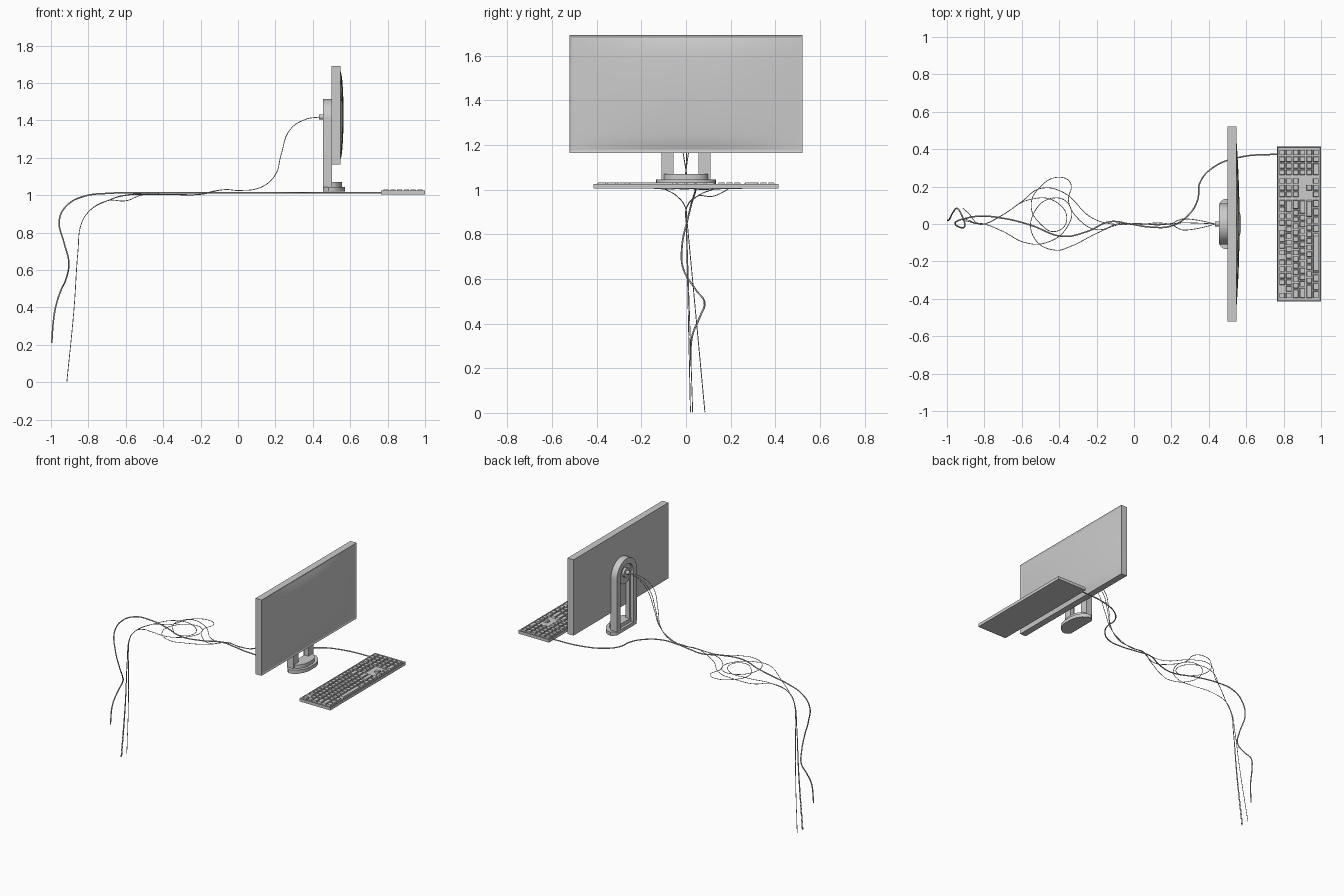
import bpy, bmesh
from math import pi, cos, sin
from mathutils import Matrix, Vector

if "Cube" in bpy.data.objects:
    bpy.data.objects.remove(bpy.data.objects["Cube"])


def finish(name, bm, smooth=False):
    bmesh.ops.recalc_face_normals(bm, faces=bm.faces)
    me = bpy.data.meshes.new(name)
    bm.to_mesh(me)
    bm.free()
    ob = bpy.data.objects.new(name, me)
    bpy.context.collection.objects.link(ob)
    if smooth:
        bpy.ops.object.select_all(action='DESELECT')
        ob.select_set(True)
        bpy.context.view_layer.objects.active = ob
        bpy.ops.object.shade_smooth_by_angle(angle=0.6)
    return ob


def add_box(bm, lo, hi, taper=1.0):
    c = [(a + b) / 2 for a, b in zip(lo, hi)]
    s = [b - a for a, b in zip(lo, hi)]
    vs = bmesh.ops.create_cube(bm, size=1)['verts']
    for v in vs:
        t = taper if v.co.z > 0 else 1
        v.co = Vector((c[0] + v.co.x * s[0] * t, c[1] + v.co.y * s[1] * t, c[2] + v.co.z * s[2]))


def prism(name, pts, offset, smooth=True):
    bm = bmesh.new()
    f = bm.faces.new([bm.verts.new(p) for p in pts])
    r = bmesh.ops.extrude_face_region(bm, geom=[f])
    bmesh.ops.translate(bm, vec=offset, verts=[g for g in r['geom'] if isinstance(g, bmesh.types.BMVert)])
    # the start face is kept by the extrusion and closes the prism
    if not f.is_valid or len(bm.faces) < len(pts) + 2:
        bm.faces.new([v for v in bm.verts][:len(pts)])
    return finish(name, bm, smooth)


def disc(name, r, x0, x1, z, seg=32):
    bm = bmesh.new()
    m = Matrix.Translation(((x0 + x1) / 2, 0, z)) @ Matrix.Rotation(pi / 2, 4, 'Y')
    bmesh.ops.create_cone(bm, cap_ends=True, segments=seg, radius1=r, radius2=r, depth=x1 - x0, matrix=m)
    return finish(name, bm, True)


def cable(name, pts, r):
    cu = bpy.data.curves.new(name, 'CURVE')
    cu.dimensions = '3D'
    cu.bevel_depth = r
    cu.bevel_resolution = 2
    cu.resolution_u = 8
    cu.use_fill_caps = True
    sp = cu.splines.new('BEZIER')
    sp.bezier_points.add(len(pts) - 1)
    for b, p in zip(sp.bezier_points, pts):
        b.co = p
        b.handle_left_type = b.handle_right_type = 'AUTO'
    ob = bpy.data.objects.new(name, cu)
    bpy.context.collection.objects.link(ob)


# monitor housing with recessed bezel
W, Z0, Z1 = 0.522, 1.165, 1.692
bm = bmesh.new()
add_box(bm, (0.50, -W, Z0), (0.547, W, Z1))
bm.normal_update()
front = [f for f in bm.faces if f.normal.x > 0.9]
bmesh.ops.inset_region(bm, faces=front, thickness=0.014, depth=-0.004)
finish("monitor_housing", bm)

# gently bulging screen
bm = bmesh.new()
bmesh.ops.create_grid(bm, x_segments=16, y_segments=16, size=1)
for v in bm.verts:
    a, b = v.co.x, v.co.y
    v.co = (0.5435 + 0.021 * (1 - a * a) * (1 - b * b) ** 0.5 if abs(b) < 1 else 0.5435,
            a * (W - 0.014), (Z0 + Z1) / 2 + b * ((Z1 - Z0) / 2 - 0.014))
finish("screen", bm, True)


# arched stand
def arch(name, ro, ri, x0, x1, zc=1.405, zb=1.04, n=24):
    arc = lambda r: [(x0, r * cos(pi * i / n), zc + r * sin(pi * i / n)) for i in range(n + 1)]
    pts = [(x0, ro, zb)] + arc(ro) + [(x0, -ro, zb), (x0, -ri, zb)] + arc(ri)[::-1] + [(x0, ri, zb)]
    prism(name, pts, (x1 - x0, 0, 0))


arch("stand_arch", 0.11, 0.07, 0.455, 0.503)
arch("stand_inner_arch", 0.07, 0.055, 0.475, 0.503)
disc("mount_disc", 0.07, 0.47, 0.503, 1.405)
disc("mount_hub", 0.032, 0.455, 0.475, 1.415)
disc("cable_plug", 0.013, 0.432, 0.458, 1.418, 16)

# stepped foot
half = [(0.455, 0.105), (0.466, 0.123), (0.485, 0.135), (0.51, 0.132), (0.54, 0.11), (0.562, 0.075), (0.573, 0.035)]
outline = half + [(x, -y) for x, y in half[::-1]]
prism("stand_foot", [(x, y, 1.02) for x, y in outline], (0, 0, 0.025))
prism("foot_step", [(0.515 + (x - 0.515) * 0.72, y * 0.74, 1.04) for x, y in outline], (0, 0, 0.03))

# keyboard tray
bm = bmesh.new()
add_box(bm, (0.765, -0.414, 1.004), (1.0, 0.414, 1.026))
bm.normal_update()
top = [f for f in bm.faces if f.normal.z > 0.9]
bmesh.ops.inset_region(bm, faces=top, thickness=0.008, depth=-0.006)
finish("keyboard_body", bm)

# keys: row widths in key units, negative numbers are gaps
o = [1]
main = [o + [-1] + o * 4 + [-.5] + o * 4 + [-.5] + o * 4, o * 13 + [2], [1.5] + o * 12 + [1.5],
        [1.75] + o * 11 + [2.25], [2.25] + o * 10 + [2.75], [1.25] * 3 + [6.25] + [1.25] * 4]
nav = [o * 3, o * 3, o * 3, [], [-1, 1], o * 3]
pad = [o * 4, o * 4, o * 4, o * 4, o * 4, [2, 1, 1]]
U, R = 0.8 / 22.6, 0.217 / 6
bm = bmesh.new()
for block, start in ((main, 0), (nav, 15.3), (pad, 18.6)):
    for r, row in enumerate(block):
        y = -0.4 + start * U
        x = 0.774 + r * R
        for w in row:
            if w > 0:
                add_box(bm, (x + 0.003, y + 0.003, 1.018), (x + R - 0.003, y + w * U - 0.003, 1.031), 0.86)
            y += abs(w) * U
finish("keys", bm)

# thick keyboard cable: flat run on the desk, then the drop
flat = [(0.77, 0.374), (0.565, 0.357), (0.42, 0.30), (0.352, 0.22), (0.34, 0.128), (0.293, 0.05), (0.2, -0.01),
        (0.085, -0.016), (-0.02, 0.0), (-0.13, 0.012), (-0.25, -0.04), (-0.38, -0.066), (-0.555, -0.005)]
drop = [(-0.695, 0.03, 1.01), (-0.82, 0.042, 0.995), (-0.91, 0.028, 0.95), (-0.955, 0.008, 0.87),
        (-0.93, -0.018, 0.745), (-0.905, -0.012, 0.645), (-0.92, 0.045, 0.55), (-0.945, 0.083, 0.495),
        (-0.968, 0.062, 0.43), (-0.985, 0.028, 0.345), (-0.996, 0.02, 0.21)]
cable("keyboard_cable", [(x, y, 1.013) for x, y in flat] + drop, 0.004)

# three thin monitor cables sharing the descent and the drop, each with its own tangle
fall = [(0.435, 0, 1.418), (0.36, 1, 1.405), (0.278, 1.6, 1.35), (0.23, 1, 1.215), (0.2, 0.2, 1.11),
        (0.128, -0.3, 1.045), (0.01, 0.2, 1.025), (-0.07, -0.2, 1.03)]
tail = [(-0.8, 0.91), (-0.84, 0.84), (-0.855, 0.71), (-0.877, 0.39), (-0.915, 0.003)]
loop_a = [(-0.2, -0.03), (-0.3, 0.03), (-0.35, 0.12), (-0.34, 0.22), (-0.4, 0.25), (-0.5, 0.2), (-0.55, 0.1),
          (-0.5, 0.0), (-0.42, -0.04), (-0.36, 0.02), (-0.42, 0.12), (-0.56, 0.13), (-0.7, 0.05)]
loop_b = [(-0.2, -0.05), (-0.34, -0.12), (-0.42, -0.14), (-0.53, -0.08), (-0.54, 0.05), (-0.42, 0.14),
          (-0.34, 0.09), (-0.36, -0.02), (-0.47, -0.1), (-0.58, -0.1), (-0.7, -0.04)]
loop_c = [(-0.22, 0.03), (-0.38, 0.17), (-0.5, 0.19), (-0.6, 0.12), (-0.7, 0.05)]
for i, (loop, spread, end) in enumerate(((loop_a, -0.02, 0.02), (loop_b, 0.004, 0.03), (loop_c, 0.017, 0.085))):
    pts = [(x, s * spread, z) for x, s, z in fall]
    pts += [(x, y, 1.004 if x > -0.6 else 0.97) for x, y in loop]
    pts += [(x, end * (0.91 - z) / 0.91, z) for x, z in tail]
    cable("monitor_cable_%d" % (i + 1), pts, 0.002)
